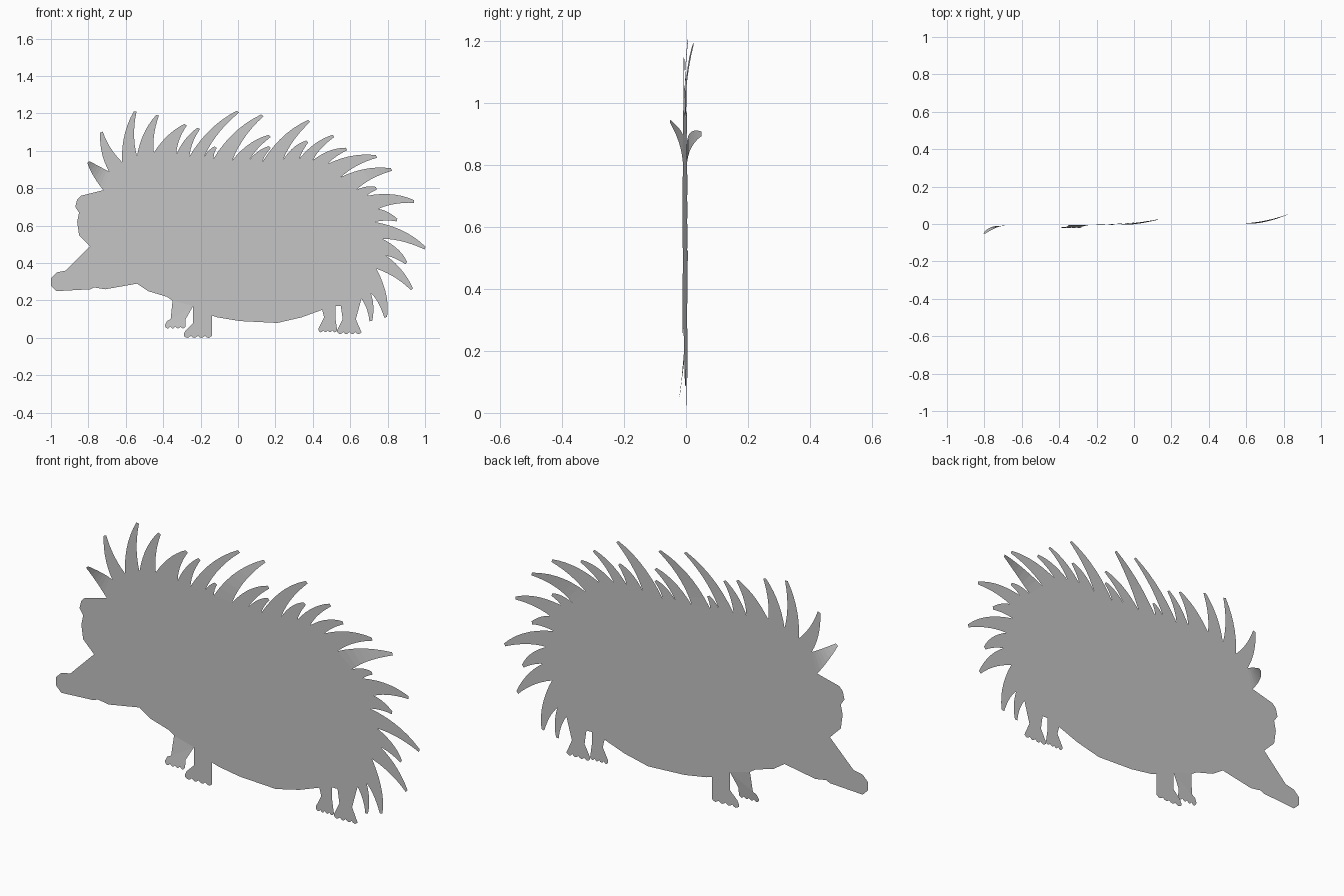
import bpy, bmesh, math
from mathutils import Vector

cube = bpy.data.objects.get("Cube")
if cube:
    bpy.data.objects.remove(cube, do_unlink=True)

UNIT = 0.01          # outlines are written in hundredths
SPINE_STEPS = 7
CURL = 0.13

grey = bpy.data.materials.new("light_grey")
grey.use_nodes = True
colour = (0.56, 0.56, 0.56, 1)
grey.diffuse_color = colour
grey.node_tree.nodes["Principled BSDF"].inputs["Base Color"].default_value = colour


def place(point, bend=0.0):
    """Put an outline point on the slightly slanted sheet."""
    x, z = point[0] * UNIT, point[1] * UNIT
    return Vector((x, 0.009 * x - 0.003 + bend * UNIT, z))


def finish(name, bm):
    """Turn every face to the front and store the mesh as an object."""
    bm.normal_update()
    for face in bm.faces:
        if face.normal.y > 0:
            face.normal_flip()
    mesh = bpy.data.meshes.new(name)
    bm.to_mesh(mesh)
    bm.free()
    mesh.materials.append(grey)
    obj = bpy.data.objects.new(name, mesh)
    bpy.context.collection.objects.link(obj)


def sheet(name, outline, bends=None):
    """Flat cut-out from a closed outline."""
    bm = bmesh.new()
    bends = bends or [0.0] * len(outline)
    verts = [bm.verts.new(place(p, b)) for p, b in zip(outline, bends)]
    face = bm.faces.new(verts)
    face.normal_update()
    bmesh.ops.triangulate(bm, faces=[face], ngon_method='EAR_CLIP')
    finish(name, bm)


def bezier(a, b, c, t):
    return a * (1 - t) ** 2 + b * 2 * t * (1 - t) + c * t * t


def spine(name, left, right, tip, bend, curl):
    """Curved tapering blade standing on the edge from left to right."""
    left, right, tip = Vector(left), Vector(right), Vector(tip)
    middle = (left + right) / 2
    reach = tip - middle
    side = Vector((-reach.y, reach.x))
    centre = middle + reach * 0.5 + side * curl
    half = side.normalized() * min((right - left).length * 0.33, 3.4)
    blunt = side.normalized() * 0.75
    bm = bmesh.new()
    rows = []
    for i in range(SPINE_STEPS + 1):
        t = i / SPINE_STEPS
        a = bezier(left, centre + half, tip + blunt, t)
        b = bezier(right, centre - half, tip - blunt, t)
        rows.append([bm.verts.new(place(p, bend * t * t)) for p in (a, b)])
    for low, high in zip(rows, rows[1:]):
        bm.faces.new((low[0], low[1], high[1], high[0]))
    finish(name, bm)


def spine_row(name, start, entries, curl=CURL):
    """Row of spines sharing their roots; returns the root line."""
    roots = [start]
    for i, (tip, root, bend) in enumerate(entries):
        spine(f"{name}_spine_{i + 1}", roots[-1], root, tip, bend, curl)
        roots.append(root)
    return roots


def leg(name, hip_l, hip_r, ankle, foot, bend=0.0):
    """Leg cut-out with four scalloped toes."""
    al, ar, az = ankle
    fl, fr, fz = foot
    outline = [hip_l, (al, az), (fl + 1, fz + 4), (fl, fz + 2)]
    toes, steps = 4, 4
    for i in range(toes * steps + 1):
        u = i / (toes * steps)
        bump = abs(math.sin(math.pi * toes * u))
        outline.append((fl + (fr - fl) * u, fz + 1.1 * (1 - bump)))
    outline += [(ar, az), hip_r]
    bends = [bend * max(0, 1 - (z - fz) / 12) for x, z in outline]
    sheet(name, outline, bends)


# Spines: (tip, next root, sideways bend)
ear_roots = spine_row("ear", (-72, 79), [((-80, 94), (-69, 89), -4.1)], 0.03)
crown_roots = spine_row("crown", ear_roots[-1], [
    ((-73, 110), (-62, 94), 0),
    ((-55, 121), (-54, 97), 0),
    ((-43, 119), (-45, 99), 0),
    ((-28, 114), (-33, 98), 0),
    ((-21, 112), (-26, 97), 0),
])
back_roots = spine_row("back", crown_roots[-1], [
    ((0, 121), (-18, 97), 1),
    ((-12, 102), (-13, 96), 0),
    ((13, 119), (-3, 95), 2.6),
    ((17, 108), (6, 95), 0),
    ((17, 102), (13, 94), 0),
    ((38, 116), (24, 95), 0),
    ((37, 105), (33, 96), 0),
    ((51, 108), (40, 95), 0),
    ((58, 101), (48, 93), 0),
    ((74, 97), (55, 86), 0),
    ((82, 90), (63, 79), 4.6),
])
rump_roots = spine_row("rump", back_roots[-1], [
    ((74, 80), (69, 76), 0),
    ((94, 73), (75, 69), 0),
    ((85, 63), (73, 62), 0),
    ((100, 48), (77, 53), 0),
    ((90, 40), (79, 44), 0),
    ((93, 26), (74, 37), 0),
    ((79, 11), (71, 24), 0),
    ((71, 9), (66, 21), 0),
])

# Body: root line along the top, then the belly
throat = (-54, 29)
belly = [(55, 17), (52, 17), (45, 15), (34, 11), (21, 8), (1, 9), (-11, 11),
         (-14, 12), (-24, 17), (-35, 20), (-38, 22), (-48, 25), throat]
sheet("body", ear_roots + crown_roots[1:] + back_roots[1:] + rump_roots[1:] + belly)

# Head: chin, snout, brow
sheet("head", [throat, (-71, 26), (-77, 27), (-79, 26), (-97, 25), (-100, 28),
               (-100, 32), (-97, 35), (-92, 36), (-79, 49), (-85, 55), (-86, 62),
               (-85, 67), (-87, 70), (-86, 74), (-84, 76), ear_roots[0]])

# Legs
leg("far_front_leg", (-35, 20), (-24, 17), (-36, -28, 10), (-39, -28, 5), -1.5)
leg("near_front_leg", (-24, 17), (-14, 12), (-24, -14, 8), (-29, -14, 0))
leg("far_hind_leg", (45, 15), (52, 17), (46, 52, 11), (43, 53, 3))
leg("near_hind_leg", (55, 17), (66, 21), (56, 63, 10), (53, 66, 2))
